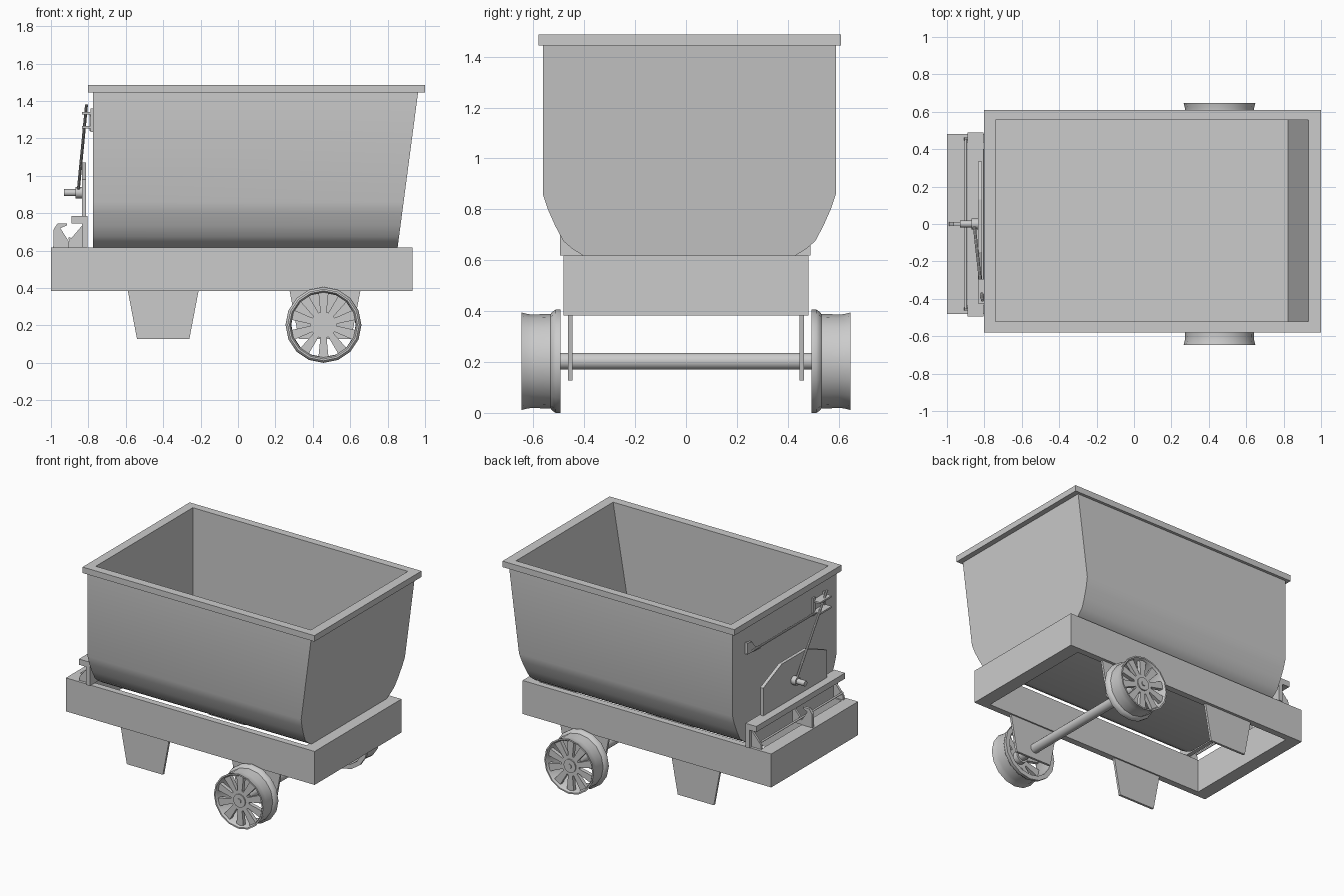
import bpy, bmesh, math
from mathutils import Vector, Matrix

if "Cube" in bpy.data.objects:
    bpy.data.objects.remove(bpy.data.objects["Cube"])

steel = bpy.data.materials.new("grey_steel")
steel.use_nodes = True
GREY = (0.6, 0.6, 0.6, 1)
steel.diffuse_color = GREY
steel.node_tree.nodes["Principled BSDF"].inputs["Base Color"].default_value = GREY


def finish(name, bm, smooth=False, fix=True):
    if fix:
        bmesh.ops.recalc_face_normals(bm, faces=bm.faces[:])
    mesh = bpy.data.meshes.new(name)
    bm.to_mesh(mesh)
    bm.free()
    mesh.materials.append(steel)
    ob = bpy.data.objects.new(name, mesh)
    bpy.context.collection.objects.link(ob)
    if smooth:
        bpy.ops.object.select_all(action='DESELECT')
        ob.select_set(True)
        bpy.context.view_layer.objects.active = ob
        bpy.ops.object.shade_smooth_by_angle(angle=math.radians(35))
    return ob


def place(axis, p, q, t):
    return {'x': (t, p, q), 'y': (p, t, q), 'z': (p, q, t)}[axis]


def prism(name, pts, axis, a, b):
    """Extrude a 2D outline along an axis."""
    bm = bmesh.new()
    ends = [[bm.verts.new(place(axis, p, q, t)) for p, q in pts] for t in (a, b)]
    for loop in ends:
        bm.faces.new(loop)
    n = len(pts)
    for i in range(n):
        j = (i + 1) % n
        bm.faces.new((ends[0][i], ends[0][j], ends[1][j], ends[1][i]))
    return finish(name, bm)


def rect(x0, x1, y0, y1):
    return [(x0, y0), (x1, y0), (x1, y1), (x0, y1)]


def box(name, x0, x1, y0, y1, z0, z1):
    return prism(name, rect(x0, x1, y0, y1), 'z', z0, z1)


def ring(name, outer, inner, z0, z1):
    """Rectangular frame with a rectangular opening."""
    bm = bmesh.new()
    loops = [[bm.verts.new((x, y, z)) for x, y in rect(*r)]
             for r, z in ((outer, z0), (outer, z1), (inner, z1), (inner, z0))]
    for k in range(4):
        a, b = loops[k], loops[(k + 1) % 4]
        for i in range(4):
            j = (i + 1) % 4
            bm.faces.new((a[i], a[j], b[j], b[i]))
    return finish(name, bm)


def rod(name, p, q, r, sides=12):
    p, q = Vector(p), Vector(q)
    d = q - p
    bm = bmesh.new()
    bmesh.ops.create_cone(bm, cap_ends=True, segments=sides, radius1=r, radius2=r, depth=d.length,
                          matrix=Matrix.Translation((p + q) / 2) @ d.to_track_quat('Z', 'Y').to_matrix().to_4x4())
    return finish(name, bm, True)


# Tub shell: rounded-bottom section, vertical rear end, raked front end
MID = 0.013
half = [(0.576, 1.46), (0.576, 0.86), (0.556, 0.8), (0.527, 0.735), (0.495, 0.675),
        (0.46, 0.645), (0.412, 0.615), (0.36, 0.597)]
section = [(MID + y, z) for y, z in half] + [(MID - y, z) for y, z in reversed(half)]
bm = bmesh.new()
rear = [bm.verts.new((-0.775, y, z)) for y, z in section]
front = [bm.verts.new((0.853 + 0.132 * (z - 0.615), y, z)) for y, z in section]
for a in (rear, front):
    bm.faces.new(a)
for i in range(len(section) - 1):
    bm.faces.new((rear[i], rear[i + 1], front[i + 1], front[i]))
finish("tub_shell", bm, True)

# Tub lining: open box with normals facing inward
bm = bmesh.new()
low = [bm.verts.new((x, y, 0.85)) for x, y in rect(-0.74, 0.823, -0.522, 0.555)]
top = [bm.verts.new((x, y, 1.487)) for x, y in rect(-0.74, 0.932, -0.522, 0.555)]
bm.faces.new(low)
for i in range(4):
    j = (i + 1) % 4
    bm.faces.new((low[j], low[i], top[i], top[j]))
finish("tub_lining", bm, fix=False)

ring("tub_rim", (-0.802, 1.0, -0.58, 0.609), (-0.74, 0.932, -0.522, 0.555), 1.445, 1.487)

# Chassis frame and axle hangers
ring("chassis_frame", (-1, 0.933, -0.482, 0.482), (-0.905, 0.838, -0.437, 0.437), 0.383, 0.618)
for side, s in (("left", 1), ("right", -1)):
    for end, x in (("rear", -0.4), ("front", 0.465)):
        prism(f"{end}_{side}_hanger", [(x - 0.19, 0.39), (x - 0.14, 0.128), (x + 0.14, 0.128), (x + 0.19, 0.39)],
              'y', s * 0.447, s * 0.463)

# Wheels and axle
WX, WZ = 0.457, 0.203
rod("axle", (WX, -0.6, WZ), (WX, 0.6, WZ), 0.033, 20)
tread = [(0.203, 0.493), (0.203, 0.512), (0.195, 0.525), (0.186, 0.532), (0.184, 0.6),
         (0.185, 0.62), (0.192, 0.647), (0.182, 0.647), (0.174, 0.635), (0.172, 0.493)]
SIDES, SPOKES = 16, 10
for side, s in (("left", 1), ("right", -1)):
    bm = bmesh.new()
    loops = [[bm.verts.new((WX + r * math.cos(a), s * y, WZ + r * math.sin(a))) for r, y in tread]
             for a in (2 * math.pi * k / SIDES for k in range(SIDES))]
    n = len(tread)
    for k in range(SIDES):
        a, b = loops[k], loops[(k + 1) % SIDES]
        for i in range(n):
            j = (i + 1) % n
            bm.faces.new((a[i], a[j], b[j], b[i]))
    finish(f"{side}_wheel_rim", bm, True)
    rod(f"{side}_wheel_disc", (WX, s * 0.605, WZ), (WX, s * 0.632, WZ), 0.07, 20)
    rod(f"{side}_wheel_hub", (WX, s * 0.57, WZ), (WX, s * 0.64, WZ), 0.046, 20)
    rod(f"{side}_hub_cap", (WX, s * 0.62, WZ), (WX, s * 0.646, WZ), 0.016)
    for k in range(SPOKES):
        a = 2 * math.pi * (k + 0.5) / SPOKES
        c, d = math.cos(a), math.sin(a)
        pts = [(WX + r * c - w * d, WZ + r * d + w * c)
               for r, w in ((0.05, 0.015), (0.174, 0.027), (0.174, -0.027), (0.05, -0.015))]
        prism(f"{side}_spoke_{k + 1}", pts, 'y', s * 0.605, s * 0.632)

# Rear end: angle iron, backing plate, gussets and coupling hook
box("rear_shelf", -0.89, -0.805, -0.495, 0.49, 0.745, 0.785)
box("rear_upright", -0.835, -0.805, -0.495, 0.49, 0.618, 0.785)
prism("backing_plate", [(-0.37, 0.75), (0.335, 0.75), (0.335, 0.98), (0.13, 1.07), (-0.15, 1.07), (-0.37, 0.98)],
      'x', -0.835, -0.812)
gusset = [(-0.91, 0.618), (-0.905, 0.65), (-0.82, 0.75), (-0.82, 0.618)]
for label, y in (("left", 0.455), ("middle", 0), ("right", -0.455)):
    prism(f"{label}_gusset", gusset, 'y', y - 0.008, y + 0.008)
hook = [(-0.988, 0.618), (-0.985, 0.715), (-0.965, 0.745), (-0.915, 0.745), (-0.915, 0.735),
        (-0.95, 0.72), (-0.905, 0.65), (-0.905, 0.618)]
prism("coupling_hook", hook, 'y', -0.01, 0.01)
rod("latch_rod", (-0.9, -0.455, 0.665), (-0.9, 0.455, 0.665), 0.007)

# Tipping lever, pivot and link
rod("lever_pivot", (-0.93, 0, 0.91), (-0.82, 0, 0.91), 0.019)
rod("pivot_collar", (-0.87, 0, 0.91), (-0.835, 0, 0.91), 0.03)
rod("lever", (-0.855, 0, 0.91), (-0.81, -0.41, 1.38), 0.008, 8)
rod("link_bar", (-0.8, -0.3, 1.26), (-0.8, 0.4, 1.26), 0.007, 8)
for y in (-0.42, -0.3):
    box("catch_post", -0.788, -0.77, y - 0.01, y + 0.01, 1.235, 1.36)
for z in (1.26, 1.335):
    box("catch_bar", -0.835, -0.775, -0.425, -0.295, z - 0.006, z + 0.006)
prism("link_bracket", [(0.3, 1.24), (0.45, 1.25), (0.45, 1.33), (0.4, 1.32), (0.37, 1.28)], 'x', -0.795, -0.773)
